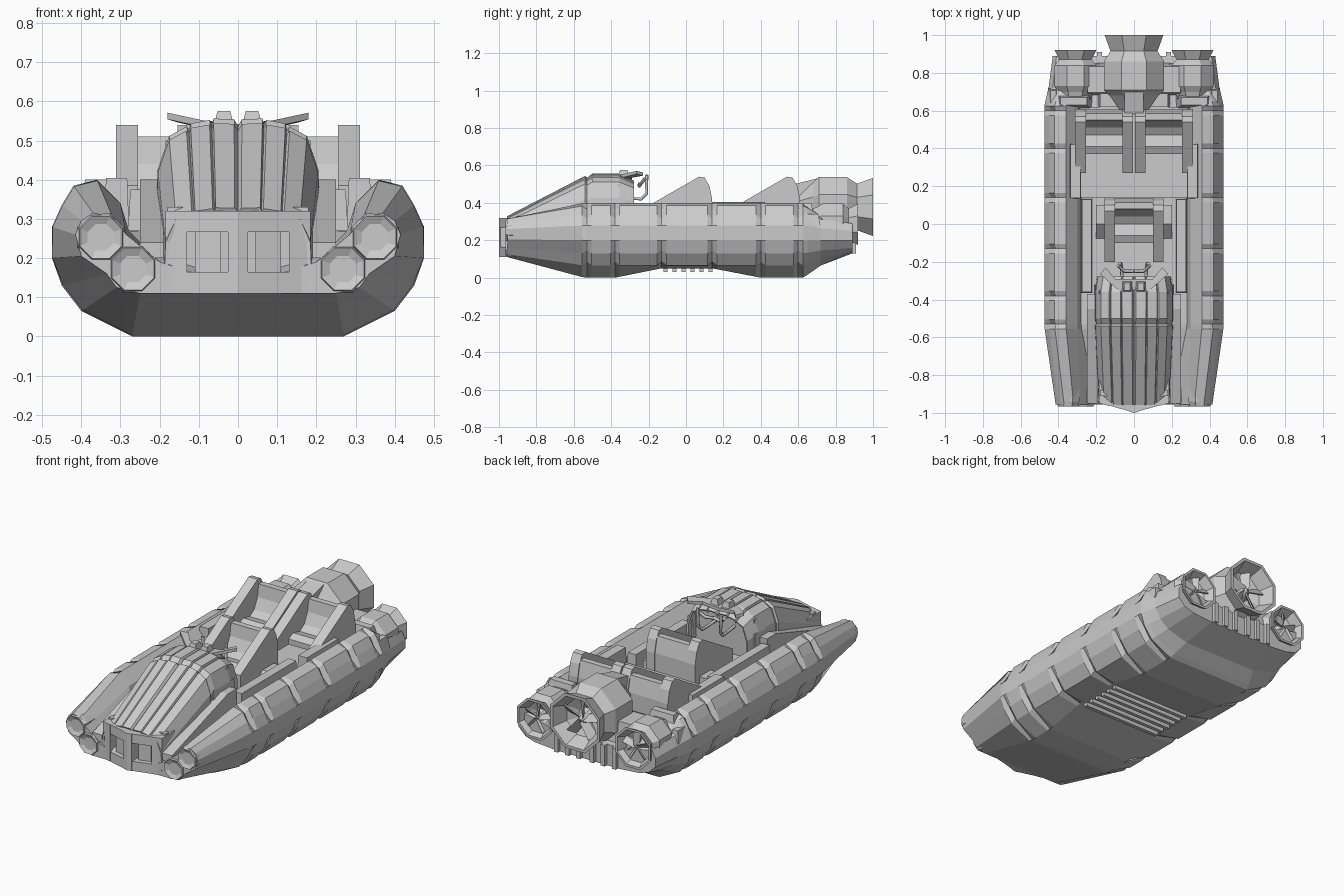
import bpy, bmesh, math
from mathutils import Vector

if "Cube" in bpy.data.objects:
    bpy.data.objects.remove(bpy.data.objects["Cube"])


def make(name, verts, faces, mirror=True, thick=0):
    me = bpy.data.meshes.new(name)
    bm = bmesh.new()
    vs = [bm.verts.new(v) for v in verts]
    for f in faces:
        bm.faces.new([vs[i] for i in f])
    bmesh.ops.remove_doubles(bm, verts=bm.verts[:], dist=1e-5)
    bmesh.ops.recalc_face_normals(bm, faces=bm.faces[:])
    bm.to_mesh(me)
    bm.free()
    ob = bpy.data.objects.new(name, me)
    bpy.context.collection.objects.link(ob)
    if mirror:
        ob.modifiers.new("mirror", 'MIRROR')
    if thick:
        s = ob.modifiers.new("solid", 'SOLIDIFY')
        s.thickness, s.offset = thick, 0
    return ob


def loft(name, rings, closed=False, caps=True, mirror=True, thick=0):
    n = len(rings[0])
    faces = [(i * n + j, i * n + (j + 1) % n, (i + 1) * n + (j + 1) % n, (i + 1) * n + j)
             for i in range(len(rings) - 1) for j in range(n if closed else n - 1)]
    if caps:
        faces += [tuple(range(n)), tuple(range((len(rings) - 1) * n, len(rings) * n))]
    return make(name, [v for r in rings for v in r], faces, mirror, thick)


def prism(name, pts, x0, x1):
    """Side profile (y, z) extruded across x."""
    return loft(name, [[(x, y, z) for y, z in pts] for x in (x0, x1)], True)


def box(name, x0, x1, y0, y1, z0, z1, shear=0, inset=0):
    """Box; shear pushes y back with x, inset narrows the top."""
    rings = []
    for z, i in ((z0, 0), (z1, inset)):
        rings.append([(x, y + shear * x, z) for x, y in
                      ((x0 + i, y0 + i), (x1 - i, y0 + i), (x1 - i, y1 - i), (x0 + i, y1 - i))])
    return loft(name, rings, True)


def revolve(name, prof, cx, cz, mirror, n=8):
    """Profile (y, r) turned about an axis along y."""
    rings = []
    for y, r in prof:
        ang = [math.tau * (k + .5) / n for k in range(n)]
        rings.append([(cx + r * math.cos(a), y, cz + r * math.sin(a)) for a in ang])
    return loft(name, rings, True, True, mirror)


# hull with side pontoons: half section blended towards bow and stern
MID = [(0, 0), (.27, 0), (.40, .065), (.45, .13), (.475, .20), (.475, .28),
       (.45, .335), (.42, .385), (.36, .40), (.30, .34), (.28, .27), (0, .27)]
BOW = [(0, .11), (.25, .11), (.31, .125), (.335, .16), (.40, .205), (.415, .26),
       (.40, .295), (.37, .315), (.32, .305), (.285, .26), (.20, .19), (0, .125)]
STERN = [(0, .13), (.2, .13), (.33, .14), (.39, .16), (.43, .2), (.43, .25),
         (.41, .29), (.36, .28), (.30, .27), (.27, .26), (.25, .25), (0, .25)]
BELLY = [(-.53, 0), (-.38, 0), (-.13, .05), (.14, .05), (.4, 0), (.6, 0)]


def belly(y):
    for (a, za), (b, zb) in zip(BELLY, BELLY[1:]):
        if y <= b:
            return za + (zb - za) * max(0, (y - a) / (b - a))
    return 0


def section(y, other=None, t=0, notch=0):
    ring = []
    for i, (x, z) in enumerate(MID):
        if i < 2:
            z = max(z, belly(y))
        if other:
            x, z = x + (other[i][0] - x) * t, z + (other[i][1] - z) * t
        if notch and i in (2, 3, 6, 7):
            d = (Vector((.36, .21)) - Vector((x, z))).normalized() * notch
            x, z = x + d.x, z + d.y
        ring.append((x, y, z))
    return ring


rings = [section(-.955, BOW, 1)]
for y, _ in BELLY:
    rings += [section(y - .025, BOW if y < -.5 else None, .03), section(y, notch=.022), section(y + .025)]
rings += [section(.65, STERN, .12), section(.72, STERN, .5), section(.89, STERN, 1)]
loft("hull", rings)

# bow lamps and stern side vents
for i, (x, z) in enumerate(((.35, .253), (.268, .172))):
    revolve(f"bow_lamp_{i}", [(-.80, .066), (-.94, .066), (-.965, .058), (-.952, .03), (-.952, 0.001)], x, z, True)
box("side_vent", .40, .455, .62, .72, .27, .34, inset=.012)

# underside slats and stern transom ribs
for i in range(6):
    y = -.12 + i * .048
    box(f"belly_slat_{i}", 0, .25, y, y + .022, .03, .07)
for i in range(3):
    box(f"transom_rib_{i}", .03 + i * .07, .055 + i * .07, .85, .91, .13, .25)

# ribbed engine cowl
COWL = [(0, .522), (.012, .54), (.06, .542), (.066, .528), (.074, .538), (.118, .53),
        (.124, .514), (.132, .522), (.172, .50), (.2, .42), (.205, .25)]


def cowl(y, sx, top, low=.25):
    k = (top - low) / .292
    return [(x * sx, y, low + (z - .25) * k) for x, z in COWL]


loft("cowl", [cowl(-.955, .9, .325, .12), cowl(-.54, 1, .54), cowl(-.53, .97, .53), cowl(-.50, 1, .552),
              cowl(-.36, 1, .552), cowl(-.28, .93, .515)], caps=False, thick=.01)
box("cowl_side_panel", .18, .212, -.52, -.32, .31, .43, inset=.008)
box("bulkhead", 0, .185, -.37, -.35, .25, .50)

# nose intake frame with two square openings, swept back from the prow
S = .05 / .18
box("intake_post", 0, .026, -1, -.88, .11, .32, S)
box("intake_cheek", .13, .185, -1, -.88, .11, .32, S)
box("intake_top", 0, .185, -.998, -.88, .267, .32, S)
box("intake_sill", 0, .185, -.998, -.80, .11, .165, S)
box("intake_back", 0, .18, -.91, -.88, .12, .33)
box("intake_vane", .045, .11, -.97, -.93, .165, .267, S)

# dashboard wing, instrument pods and control grips
WING = [(0, -.35), (.06, -.37), (.18, -.265), (.15, -.23), (.10, -.29), (0, -.29)]
loft("dash_wing", [[(x, y, z + .9 * x * x) for x, y in WING] for z in (.525, .542)], True)
box("instrument_pod", .008, .064, -.365, -.30, .53, .576, inset=.012)
for name, pts in (("control_grip", [(.06, -.35, .43), (.065, -.24, .42), (.07, -.21, .45), (.075, -.21, .55)]),
                  ("handlebar", [(0, -.25, .50), (.05, -.25, .49), (.085, -.22, .53)])):
    for s in (1, -1):
        cu = bpy.data.curves.new(name, 'CURVE')
        cu.dimensions, cu.bevel_depth, cu.bevel_resolution, cu.use_fill_caps = '3D', .009, 1, True
        sp = cu.splines.new('POLY')
        sp.points.add(len(pts) - 1)
        for p, (x, y, z) in zip(sp.points, pts):
            p.co = (s * x, y, z, 1)
        bpy.context.collection.objects.link(bpy.data.objects.new(name, cu))

# deck, steps and lockers
box("rear_deck", 0, .285, .14, .62, .2, .32)
box("engine_deck", 0, .2, .6, .86, .2, .33, inset=.02)
box("side_step", .215, .285, -.37, .14, .2, .375, inset=.01)
box("locker", .275, .345, .13, .43, .2, .405, inset=.008)
prism("cowl_brace", [(-.95, .2), (-.37, .27), (-.37, .40), (-.45, .40), (-.95, .24)], .19, .25)

# seats: wedge side panels with a curved cushion between
PANEL = [(-.2, .385), (.07, .54), (.10, .535), (.125, .49), (.14, .42), (.14, .22), (-.2, .22)]
CUSHION = [(-.1, .24), (-.1, .35), (-.06, .37), (0, .355), (.04, .38), (.07, .44), (.08, .51),
           (.115, .51), (.135, .42), (.135, .24)]


def seat(name, dy, panels, c0, c1):
    for x0, x1 in panels:
        prism(name + "_panel", [(y + dy, z) for y, z in PANEL], x0, x1)
    prism(name + "_cushion", [(y + dy, z) for y, z in CUSHION], c0, c1)


seat("front_seat", 0, [(.10, .155)], 0, .10)
prism("front_seat_base", [(-.1, .25), (.1, .25), (.1, .34), (.0, .34)], .15, .2)
seat("rear_seat", .47, [(0.004, .06), (.255, .312)], .06, .255)

# thrusters with rotor blades
MAIN = [(.6, .08), (.68, .14), (.71, .173), (.86, .173), (.915, .135), (1, .168), (1, .15), (.92, .115), (.89, .05),
        (.93, .03), (.95, .001)]
SIDE = [(.62, .07), (.70, .10), (.73, .12), (.84, .12), (.87, .092), (.92, .12), (.92, .106), (.87, .08), (.85, .035),
        (.88, .02), (.895, .001)]


def rotor(name, cx, cz, y, r, mirror):
    verts, faces = [], []
    for k in range(5):
        a = math.tau * k / 5 + math.pi / 2
        u, w = Vector((math.cos(a), 0, math.sin(a))), Vector((-math.sin(a), 0, math.cos(a)))
        c = Vector((cx, y, cz))
        b = len(verts)
        for d, h in ((.1, .12), (1, .2)):
            verts += [c + u * r * d + w * r * h * s + Vector((0, .15 * r * s + e, 0))
                      for s, e in ((-1, 0), (1, 0), (1, .012), (-1, .012))]
        faces += [tuple(b + i for i in f) for f in ((0, 1, 2, 3), (4, 5, 6, 7), (0, 1, 5, 4),
                                                  (1, 2, 6, 5), (2, 3, 7, 6), (3, 0, 4, 7))]
    make(name, verts, faces, mirror)


revolve("main_thruster", MAIN, 0, .378, False)
rotor("main_rotor", 0, .378, .92, .115, False)
revolve("side_thruster", SIDE, .31, .285, True)
rotor("side_rotor", .31, .285, .875, .08, True)
prism("engine_spine", [(.58, .3), (.58, .50), (.70, .53), (.74, .3)], 0, .05)
box("thruster_pylon", .13, .26, .68, .85, .25, .37, inset=.015)
box("thruster_mount", .22, .42, .60, .70, .25, .40, inset=.03)
